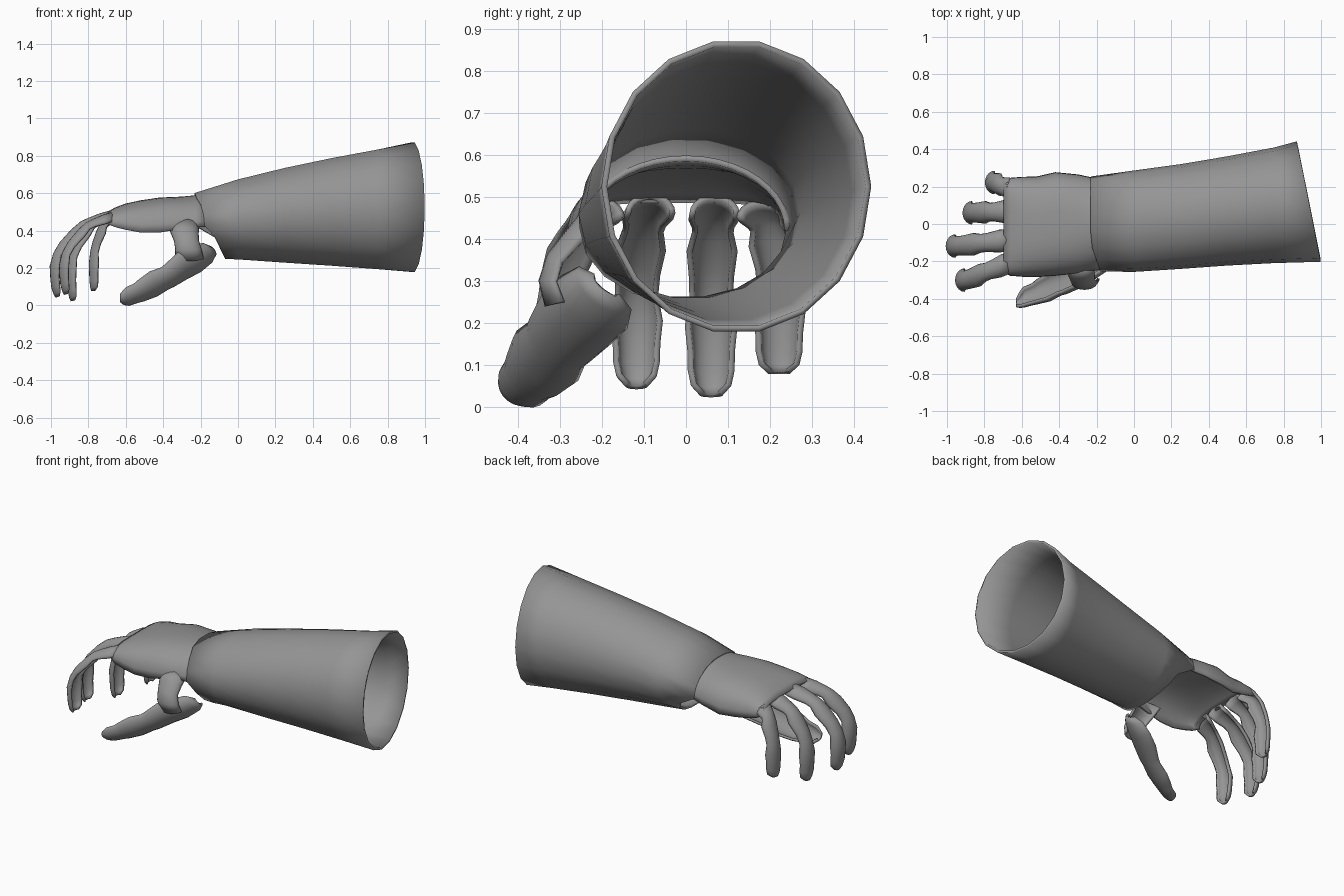
import bpy
from math import sin, cos, pi, copysign
from mathutils import Vector

if "Cube" in bpy.data.objects:
    bpy.data.objects.remove(bpy.data.objects["Cube"])

GREY = (0.3, 0.3, 0.3, 1)
grey = bpy.data.materials.new("plain grey")
grey.use_nodes = True
grey.diffuse_color = GREY
grey.node_tree.nodes["Principled BSDF"].inputs["Base Color"].default_value = GREY


def loft(name, rings, closed=False, thickness=0.014):
    """Skin equal-length rows of points, then give the sheet a wall."""
    n = len(rings[0])
    verts = [p for ring in rings for p in ring]
    span = n if closed else n - 1
    faces = [(r * n + i, r * n + (i + 1) % n, (r + 1) * n + (i + 1) % n, (r + 1) * n + i)
             for r in range(len(rings) - 1) for i in range(span)]
    mesh = bpy.data.meshes.new(name)
    mesh.from_pydata(verts, [], faces)
    mesh.materials.append(grey)
    obj = bpy.data.objects.new(name, mesh)
    bpy.context.collection.objects.link(obj)
    wall = obj.modifiers.new("wall", "SOLIDIFY")
    wall.thickness = thickness
    wall.offset = 0
    bpy.ops.object.select_all(action="DESELECT")
    obj.select_set(True)
    bpy.context.view_layer.objects.active = obj
    bpy.ops.object.shade_smooth_by_angle(angle=0.8)


def half_shell(name, spine, widths, across, depth, steps=10):
    """Half pipe, open on the palm side, whose outer ridge follows the spine."""
    pts = [Vector(p) for p in spine]
    across = Vector(across).normalized()
    rings = []
    for i, (p, w) in enumerate(zip(pts, widths)):
        along = (pts[min(i + 1, len(pts) - 1)] - pts[max(i - 1, 0)]).normalized()
        out = across.cross(along).normalized()
        d = depth * w / max(widths)
        rings.append([p + across * w * cos(pi * k / steps) + out * d * (sin(pi * k / steps) - 1)
                      for k in range(steps + 1)])
    loft(name, rings)


# Forearm sleeve: x, centre y, centre z, radius y, radius z
sleeve = [(-0.23, 0.0, 0.425, 0.247, 0.172), (0.0, 0.015, 0.46, 0.264, 0.21),
          (0.25, 0.04, 0.482, 0.273, 0.25), (0.5, 0.07, 0.5, 0.285, 0.285),
          (0.75, 0.1, 0.514, 0.302, 0.318), (0.935, 0.12, 0.525, 0.315, 0.344)]
SIDES = 18
rings = []
for s, (x, cy, cz, ry, rz) in enumerate(sleeve):
    ring = []
    for k in range(SIDES):
        y = cy + ry * cos(2 * pi * k / SIDES)
        z = cz + rz * sin(2 * pi * k / SIDES)
        px = x
        if s == 0:
            if z < 0.42:             # cut back under the wrist
                px += 0.08 + (0.42 - z) * 0.5
            else:                    # and a little on the thumb side
                px += max(0, -y - 0.1) * 0.35
        if s == len(sleeve) - 1:     # slanted elbow rim
            px -= (y - cy) * 0.2
        ring.append((px, y, z))
    rings.append(ring)
loft("forearm_sleeve", rings, closed=True)

# Back of hand: x, centre y, half width, top z, edge z, roundness
hand = [(-0.17, 0.0, 0.242, 0.592, 0.42, 1), (-0.23, 0.0, 0.243, 0.582, 0.42, 0.97),
        (-0.3, 0.0, 0.258, 0.575, 0.41, 0.85), (-0.42, 0.0, 0.27, 0.57, 0.39, 0.75),
        (-0.52, -0.015, 0.262, 0.555, 0.39, 0.75), (-0.6, -0.015, 0.26, 0.538, 0.405, 0.7),
        (-0.66, -0.015, 0.255, 0.515, 0.42, 0.65), (-0.695, -0.012, 0.242, 0.492, 0.435, 0.6)]
rings = []
for x, cy, hw, top, edge, power in hand:
    ring = []
    for k in range(21):
        c, s = cos(pi * k / 20), sin(pi * k / 20)
        ring.append((x, cy + hw * copysign(abs(c) ** power, c),
                     edge + (top - edge) * max(s, 0) ** power))
    rings.append(ring)
loft("hand_back", rings)

# Fingers: one curled ridge, as (reach, drop) fractions, fitted to each finger
CURL = [(0, 0), (0.18, 0.035), (0.38, 0.09), (0.5, 0.13), (0.65, 0.22), (0.835, 0.365),
        (0.94, 0.49), (1, 0.64), (0.99, 0.775), (0.975, 0.88), (0.94, 0.96), (0.905, 1)]
WIDTHS = [0.053, 0.054, 0.044, 0.043, 0.054, 0.047, 0.045, 0.056, 0.05, 0.049, 0.042, 0.022]
# name, base y, tip y, reach, start z, tip z
fingers = [("index_finger", -0.205, -0.30, 0.275, 0.492, 0.06),
           ("middle_finger", -0.085, -0.118, 0.325, 0.503, 0.045),
           ("ring_finger", 0.068, 0.06, 0.235, 0.5, 0.025),
           ("little_finger", 0.18, 0.222, 0.115, 0.488, 0.08)]
for name, y0, y1, reach, z0, z1 in fingers:
    spine = [(-0.675 - reach * r, y0 + (y1 - y0) * min(1, r * 1.1), z0 + (z1 - z0) * d)
             for r, d in CURL]
    half_shell(name, spine, WIDTHS, (0, 1, 0), 0.046)

# Thumb guard, with a slight swell at each joint
thumb = [(-0.122, -0.2, 0.28), (-0.14, -0.22, 0.255), (-0.2, -0.255, 0.21), (-0.27, -0.295, 0.175),
         (-0.34, -0.33, 0.13), (-0.37, -0.34, 0.115), (-0.43, -0.368, 0.08), (-0.5, -0.39, 0.05),
         (-0.53, -0.4, 0.04), (-0.58, -0.415, 0.022), (-0.61, -0.422, 0.02), (-0.63, -0.428, 0.03)]
half_shell("thumb", thumb,
           [0.035, 0.075, 0.094, 0.097, 0.084, 0.078, 0.088, 0.074, 0.064, 0.06, 0.045, 0.022],
           (-0.08, -0.76, 0.62), 0.075)

# Strap joining the thumb to the hand
strap = [(-0.29, -0.245, 0.46), (-0.285, -0.285, 0.41), (-0.275, -0.325, 0.36),
         (-0.265, -0.345, 0.3), (-0.26, -0.33, 0.24)]
half_shell("thumb_strap", strap, [0.078, 0.068, 0.06, 0.064, 0.07], (-1, 0, 0), 0.045)
